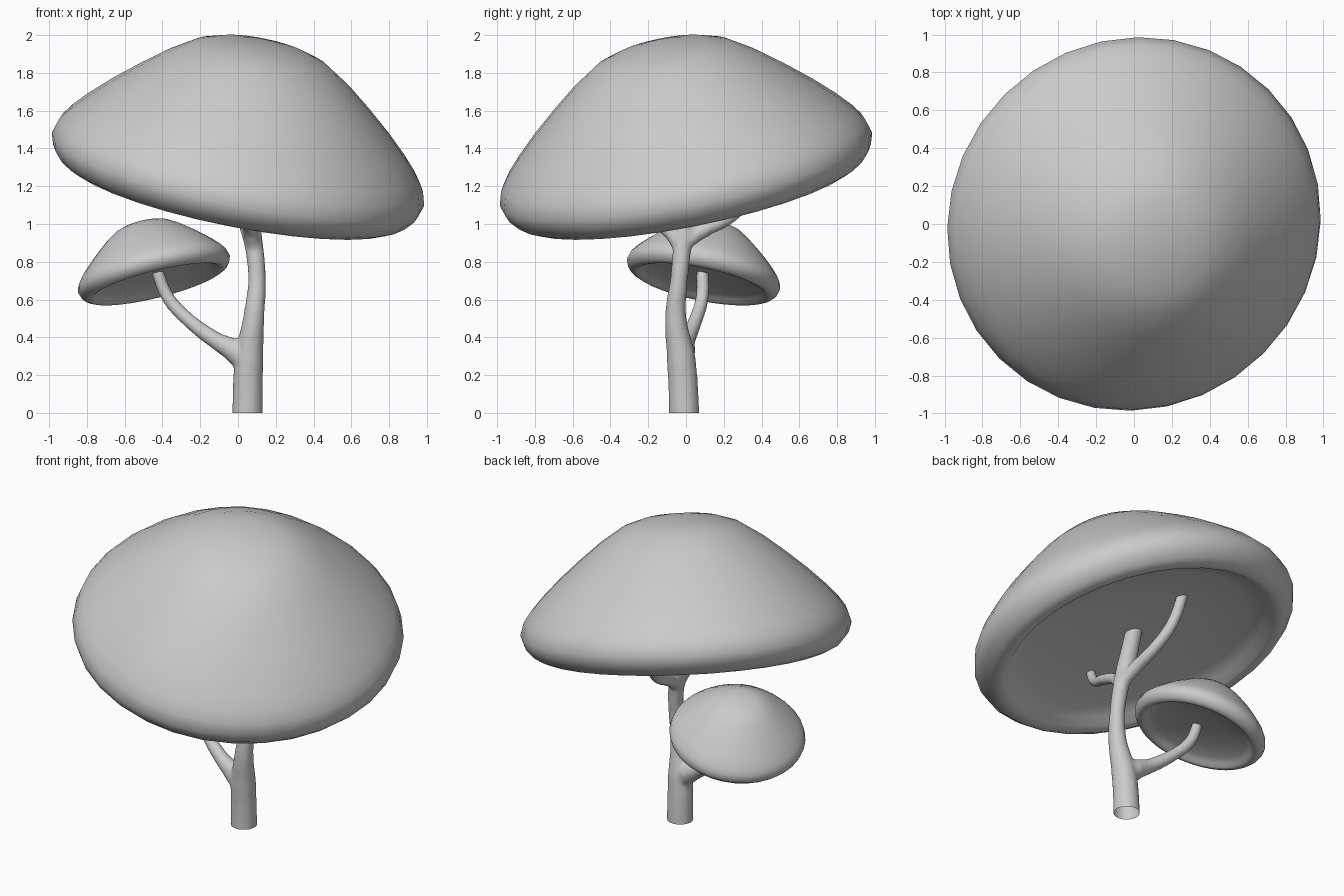
import bpy, bmesh
from math import tau
from mathutils import Vector

if "Cube" in bpy.data.objects:
    bpy.data.objects.remove(bpy.data.objects["Cube"])

# Cap cross-section (radius, height) from the apex, around the lip, to the underside centre
CAP = [(0, .70), (.13, .69), (.25, .67), (.36, .632), (.5, .54), (.63, .435), (.76, .322),
       (.87, .215), (.94, .137), (.983, .075), (1.005, 0), (.985, -.062), (.94, -.113),
       (.89, -.137), (.845, -.125), (.80, -.085), (.7, -.05), (.4, -.012), (0, 0)]


def make_cap(name, center, normal, size):
    bm = bmesh.new()
    verts = [bm.verts.new((r * size, 0, h * size)) for r, h in CAP]
    edges = [bm.edges.new(pair) for pair in zip(verts, verts[1:])]
    bmesh.ops.spin(bm, geom=verts + edges, cent=(0, 0, 0), axis=(0, 0, 1),
                   angle=tau, steps=32)
    bmesh.ops.remove_doubles(bm, verts=bm.verts, dist=1e-4)
    bmesh.ops.recalc_face_normals(bm, faces=bm.faces)
    for f in bm.faces:
        f.smooth = True
    mesh = bpy.data.meshes.new(name)
    bm.to_mesh(mesh)
    bm.free()
    ob = bpy.data.objects.new(name, mesh)
    ob.location = center
    ob.rotation_mode = 'QUATERNION'
    ob.rotation_quaternion = Vector((0, 0, 1)).rotation_difference(Vector(normal))
    bpy.context.collection.objects.link(ob)
    return ob


def evaluated_mesh(ob):
    deps = bpy.context.evaluated_depsgraph_get()
    return bpy.data.meshes.new_from_object(ob.evaluated_get(deps))


# Two tilted caps sharing one profile
make_cap("large_cap", (0, 0, 1.29), (.2, -.2, 1), 1.0)
make_cap("small_cap", (-.445, .093, .735), (-.25, .205, 1), .412)

# Trunk and branches: x, y, z, radius
PATHS = [
    # main trunk
    [(.05, -.01, -.12, .082), (.05, -.01, 0, .082), (.058, -.025, .28, .078),
     (.085, -.055, .52, .056), (.1, -.038, .7, .047), (.085, -.02, .88, .05),
     (.06, -.01, 1.0, .058), (-.025, -.025, 1.33, .052)],
    # low branch to the small cap
    [(.06, -.025, .24, .06), (-.01, -.015, .32, .065), (-.12, .005, .385, .046),
     (-.26, .05, .49, .038), (-.37, .085, .61, .036), (-.432, .087, .76, .034)],
    # rear upper branch
    [(.09, -.03, .88, .04), (.065, .08, .96, .042), (.04, .24, 1.045, .038),
     (0, .35, 1.17, .037), (-.06, .4, 1.41, .035)],
    # front upper branch
    [(.09, -.02, .86, .04), (.06, -.1, .97, .037), (.045, -.22, 1.03, .035),
     (0, -.37, 1.1, .033), (-.03, -.46, 1.24, .03)],
]
curve = bpy.data.curves.new("stem_paths", 'CURVE')
curve.dimensions = '3D'
curve.bevel_depth = 1
curve.bevel_resolution = 4
curve.resolution_u = 6
curve.use_fill_caps = True
for path in PATHS:
    spline = curve.splines.new('BEZIER')
    spline.bezier_points.add(len(path) - 1)
    for p, (x, y, z, r) in zip(spline.bezier_points, path):
        p.co, p.radius = (x, y, z), r
        p.handle_left_type = p.handle_right_type = 'AUTO'
helper = bpy.data.objects.new("stem_helper", curve)
bpy.context.collection.objects.link(helper)

# Weld the tubes so the forks blend softly
stem = bpy.data.objects.new("stem", evaluated_mesh(helper))
bpy.context.collection.objects.link(stem)
bpy.data.objects.remove(helper)
remesh = stem.modifiers.new("weld", 'REMESH')
remesh.mode = 'VOXEL'
remesh.voxel_size = .012
soften = stem.modifiers.new("soften", 'SMOOTH')
soften.factor = .5
soften.iterations = 9
mesh = evaluated_mesh(stem)
stem.modifiers.clear()
stem.data = mesh

# Cut the foot flat and open at the ground
bm = bmesh.new()
bm.from_mesh(mesh)
bmesh.ops.bisect_plane(bm, geom=bm.verts[:] + bm.edges[:] + bm.faces[:],
                       plane_co=(0, 0, 0), plane_no=(0, 0, 1), clear_inner=True)
for f in bm.faces:
    f.smooth = True
bm.to_mesh(mesh)
bm.free()
